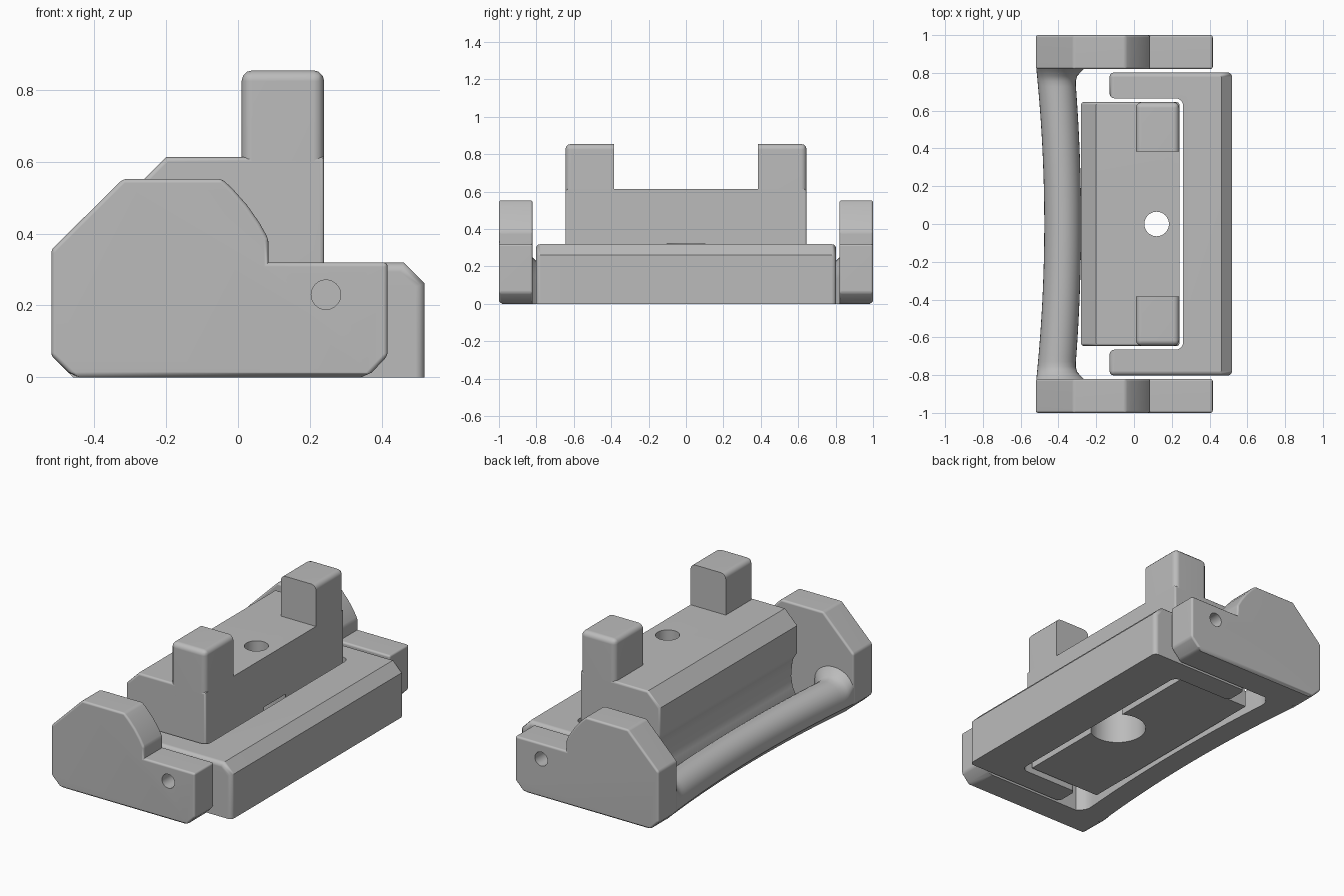
import bpy, bmesh, math
from mathutils import Vector

if "Cube" in bpy.data.objects:
    bpy.data.objects.remove(bpy.data.objects["Cube"])

grey = bpy.data.materials.new("plain_grey")
grey.use_nodes = True
grey.diffuse_color = (0.5, 0.5, 0.5, 1)
grey.node_tree.nodes["Principled BSDF"].inputs["Base Color"].default_value = (0.5, 0.5, 0.5, 1)


def finish(name, bm):
    bmesh.ops.recalc_face_normals(bm, faces=bm.faces)
    mesh = bpy.data.meshes.new(name)
    bm.to_mesh(mesh)
    bm.free()
    mesh.materials.append(grey)
    ob = bpy.data.objects.new(name, mesh)
    bpy.context.collection.objects.link(ob)
    return ob


def smooth(ob):
    bpy.ops.object.select_all(action='DESELECT')
    ob.select_set(True)
    bpy.context.view_layer.objects.active = ob
    bpy.ops.object.shade_smooth_by_angle(angle=math.radians(35))
    ob.modifiers.new("flat_faces", 'WEIGHTED_NORMAL').keep_sharp = True


def prism(outline, axis, lo, hi):
    """Extrude an outline along y (outline is x, z) or z (outline is x, y)."""
    bm = bmesh.new()
    place = (lambda a, b: (a, lo, b)) if axis == 'y' else (lambda a, b: (a, b, lo))
    face = bm.faces.new([bm.verts.new(place(a, b)) for a, b in outline])
    new = bmesh.ops.extrude_face_region(bm, geom=[face])["geom"]
    step = Vector((0, hi - lo, 0)) if axis == 'y' else Vector((0, 0, hi - lo))
    bmesh.ops.translate(bm, vec=step, verts=[v for v in new if isinstance(v, bmesh.types.BMVert)])
    bmesh.ops.recalc_face_normals(bm, faces=bm.faces)
    return bm


def round_edges(bm, size, segments, rule):
    """Bevel the convex, clearly bent edges whose midpoint passes the rule."""
    bm.normal_update()
    edges = [e for e in bm.edges
             if e.is_convex and e.calc_face_angle(0) > 0.3
             and rule((e.verts[0].co + e.verts[1].co) / 2)]
    bmesh.ops.bevel(bm, geom=edges, offset=size, segments=segments, profile=0.5,
                    affect='EDGES', clamp_overlap=True)


def cut(ob, x, y, z, radius, depth, along_y=False):
    """Drill a round hole centred on a point."""
    bm = bmesh.new()
    bmesh.ops.create_cone(bm, cap_ends=True, segments=48, radius1=radius, radius2=radius, depth=depth)
    cutter = finish("hole_cutter", bm)
    cutter.location = (x, y, z)
    cutter.rotation_euler.x = math.pi / 2 if along_y else 0
    mod = ob.modifiers.new("hole", 'BOOLEAN')
    mod.operation, mod.solver, mod.object = 'DIFFERENCE', 'EXACT', cutter
    bpy.context.view_layer.objects.active = ob
    bpy.ops.object.modifier_apply(modifier=mod.name)
    bpy.data.objects.remove(cutter)


# Side plates with a raised, rounded shoulder, drilled for the hinge pin
shoulder = [(0.085, 0.32), (0.085, 0.385), (0.06, 0.43), (0.025, 0.48), (-0.015, 0.525), (-0.045, 0.553)]
plate = [(-0.46, 0), (0.36, 0), (0.417, 0.06), (0.417, 0.32)] + shoulder + [
    (-0.32, 0.553), (-0.52, 0.355), (-0.52, 0.06)]
for side, label in ((1, "left"), (-1, "right")):
    bm = prism(plate, 'y', *sorted((side * 0.82, side)))
    round_edges(bm, 0.017, 1, lambda c: c.z < 0.01 and abs(c.y) > 0.9)
    round_edges(bm, 0.028, 3, lambda c: c.z > 0.025)
    ob = finish(label + "_side_plate", bm)
    cut(ob, 0.245, side, 0.23, 0.041, 0.24, True)
    smooth(ob)

# Bowed handle bar, flat below and round above, flaring into the plates
bm = bmesh.new()
rings = []
for i in range(61):
    y = -0.84 + 1.68 * i / 60
    t = abs(y) / 0.82
    near = min(1, max(0, (abs(y) - 0.74) / 0.08))
    flare = 0.07 * (1 - math.sqrt(1 - near * near))
    outer = -0.475 - 0.042 * t * t
    inner = -0.28 - 0.035 * min(t, 1) ** 2 + flare
    top = 0.2 + flare
    half, mid = (inner - outer) / 2, (inner + outer) / 2
    spring = top - 0.1
    ring = [bm.verts.new(p) for p in ((outer, y, 0.062), (outer + 0.06, y, 0), (inner, y, 0))]
    for k in range(17):
        a = math.pi * k / 16
        ring.append(bm.verts.new((mid + half * math.cos(a), y, spring + 0.1 * math.sin(a))))
    rings.append(ring)
for a, b in zip(rings, rings[1:]):
    for k in range(len(a)):
        j = (k + 1) % len(a)
        bm.faces.new((a[k], a[j], b[j], b[k]))
bm.faces.new(rings[0])
bm.faces.new(rings[-1])
smooth(finish("handle_bar", bm))

# C-shaped frame with filleted inner corners and a chamfered front edge
r = 0.04
fillet = [(0.26 - r + r * math.sin(a), -0.665 + r - r * math.cos(a))
          for a in (math.pi / 2 * k / 6 for k in range(7))]
half_outline = [(0.52, -0.803), (-0.13, -0.803), (-0.13, -0.665)]
inner = fillet + [(x, -y) for x, y in reversed(fillet)]
outline = half_outline + inner + [(x, -y) for x, y in reversed(half_outline)]
bm = prism(outline, 'z', 0, 0.32)
round_edges(bm, 0.058, 1, lambda c: c.x > 0.51 and c.z > 0.3)
round_edges(bm, 0.026, 3, lambda c: c.z > 0.01 and not (abs(c.y) < 0.7 and c.x > -0.12))
smooth(finish("c_frame", bm))

# Centre block with a chamfered back, a hollow groove below it and a stepped hole
body = [(0.2, 0.02), (0.2, 0.2), (0.24, 0.24), (0.24, 0.613), (-0.2, 0.613), (-0.28, 0.533),
        (-0.28, 0.37), (-0.255, 0.33), (-0.24, 0.28), (-0.235, 0.22), (-0.245, 0.16),
        (-0.27, 0.11), (-0.27, 0.02)]
bm = prism(body, 'y', -0.645, 0.645)
round_edges(bm, 0.028, 3, lambda c: abs(c.y) > 0.64 and c.z > 0.3)
ob = finish("centre_block", bm)
cut(ob, 0.12, 0, 0.4, 0.065, 1)
cut(ob, 0.12, 0, 0.122, 0.157, 0.4)
smooth(ob)

# Upright posts at both ends of the block, with a flat inner face
for side, label in ((1, "left"), (-1, "right")):
    bm = prism([(0.01, 0.54), (0.24, 0.54), (0.24, 0.855), (0.01, 0.855)], 'y',
               *sorted((side * 0.385, side * 0.645)))
    round_edges(bm, 0.03, 3, lambda c: c.z > 0.6 and abs(c.y) > 0.4)
    smooth(finish(label + "_post", bm))
